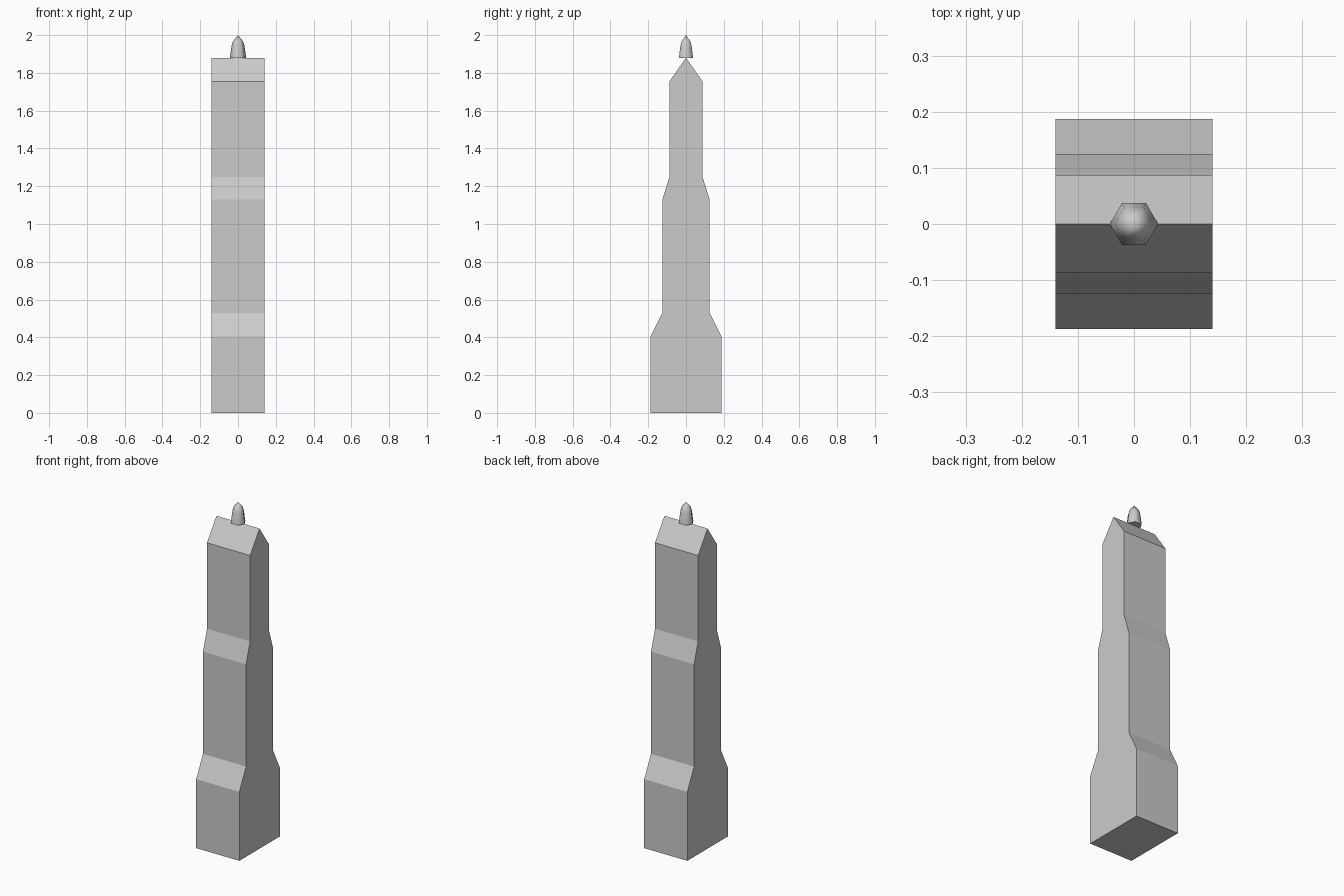
import bpy, bmesh
from math import cos, sin, tau, radians

if "Cube" in bpy.data.objects:
    bpy.data.objects.remove(bpy.data.objects["Cube"])


def make_object(name, bm):
    bmesh.ops.recalc_face_normals(bm, faces=bm.faces)
    mesh = bpy.data.meshes.new(name)
    bm.to_mesh(mesh)
    bm.free()
    obj = bpy.data.objects.new(name, mesh)
    bpy.context.collection.objects.link(obj)
    return obj


# Stepped tower body: mirrored side profile (y, z) extruded along x
half = [(0.1875, 0), (0.1875, 0.405), (0.125, 0.53), (0.125, 1.13),
        (0.0875, 1.25), (0.0875, 1.755)]
profile = half + [(0, 1.88)] + [(-y, z) for y, z in reversed(half)]
bm = bmesh.new()
side = bm.faces.new([bm.verts.new((-0.14, y, z)) for y, z in profile])
ext = bmesh.ops.extrude_face_region(bm, geom=[side], use_keep_orig=True)
bmesh.ops.translate(bm, vec=(0.28, 0, 0),
                    verts=[g for g in ext["geom"] if isinstance(g, bmesh.types.BMVert)])
make_object("tower_body", bm)

# Six-sided bullet-shaped finial on the roof ridge
bm = bmesh.new()
rings = []
for r, z in [(0.043, 1.88), (0.034, 1.945), (0.027, 1.967)]:
    rings.append([bm.verts.new((r * cos(tau * i / 6), r * sin(tau * i / 6), z))
                  for i in range(6)])
tip = bm.verts.new((0, 0, 2.0))
bm.faces.new(rings[0])
for i in range(6):
    j = (i + 1) % 6
    for a, b in zip(rings, rings[1:]):
        bm.faces.new((a[i], a[j], b[j], b[i]))
    bm.faces.new((rings[-1][i], rings[-1][j], tip))
finial = make_object("finial", bm)
bpy.context.view_layer.objects.active = finial
finial.select_set(True)
bpy.ops.object.shade_smooth_by_angle(angle=radians(65))
